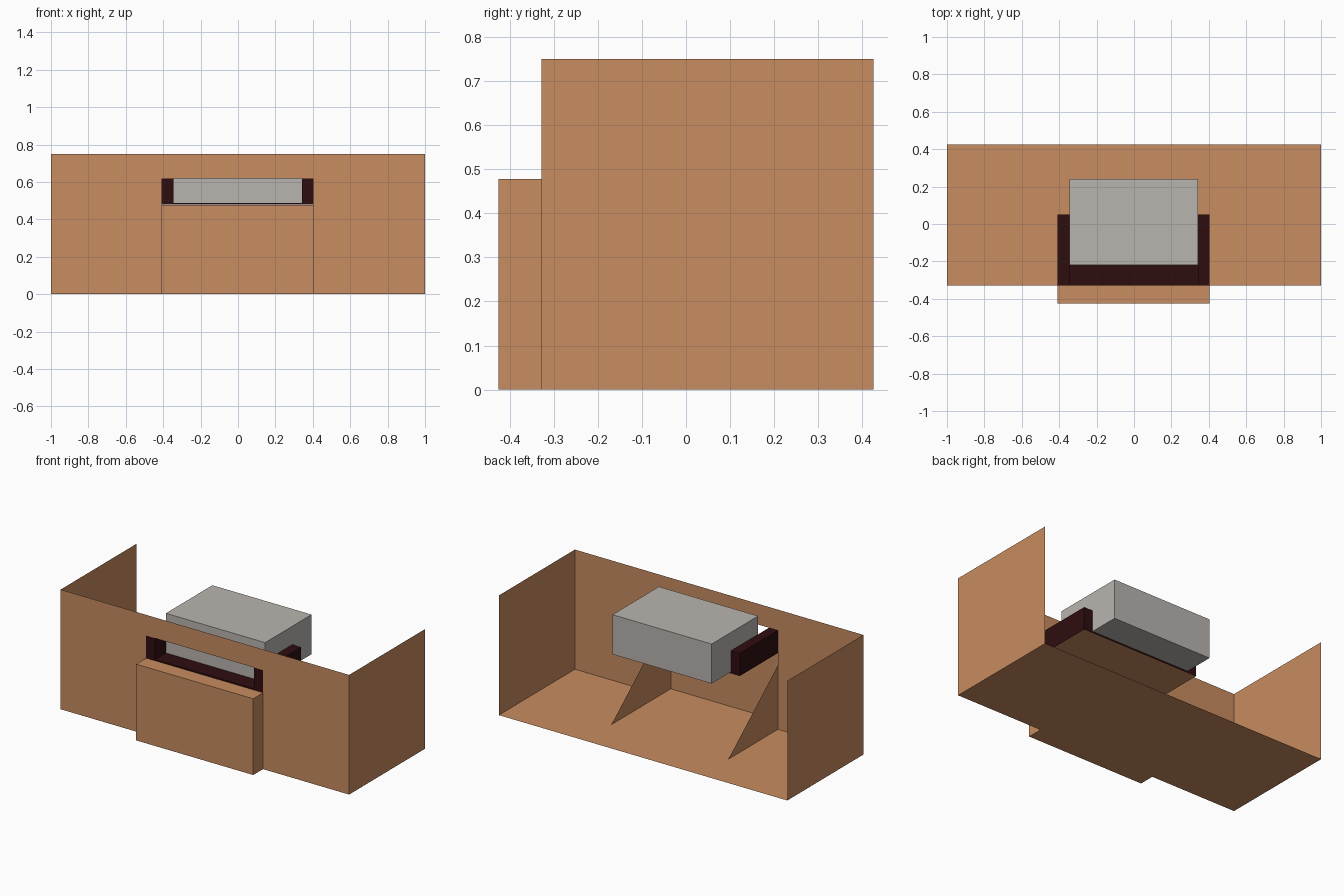
import bpy, bmesh

if "Cube" in bpy.data.objects:
    bpy.data.objects.remove(bpy.data.objects["Cube"])

def material(name, rgb):
    m = bpy.data.materials.new(name)
    m.diffuse_color = (*rgb, 1)
    m.use_nodes = True
    m.node_tree.nodes["Principled BSDF"].inputs["Base Color"].default_value = m.diffuse_color
    return m

WOOD = material("warm wood", (0.578, 0.262, 0.115))
DARK = material("dark maroon", (0.028, 0.004, 0.005))
GREY = material("light grey", (0.485, 0.456, 0.43))

def finish(name, bm, mat):
    me = bpy.data.meshes.new(name)
    bm.to_mesh(me)
    bm.free()
    me.materials.append(mat)
    bpy.context.collection.objects.link(bpy.data.objects.new(name, me))

def sheet(name, axis, at, outline, mat=WOOD, flip=False):
    """Flat panel: outline lies in the plane where the given axis equals 'at'."""
    bm = bmesh.new()
    pts = []
    for a, b in outline:
        p = [a, b]
        p.insert(axis, at)
        pts.append(bm.verts.new(p))
    face = bm.faces.new(pts)
    if flip:
        face.normal_flip()
    finish(name, bm, mat)

def rect(a0, a1, b0, b1):
    return [(a0, b0), (a1, b0), (a1, b1), (a0, b1)]

def box(name, x, y, z, mat):
    bm = bmesh.new()
    bmesh.ops.create_cube(bm, size=1)
    for v in bm.verts:
        v.co = [r[0] if c < 0 else r[1] for c, r in zip(v.co, (x, y, z))]
    finish(name, bm, mat)

# Main extents
F, B, H = -0.328, 0.425, 0.75       # front panel, back edge, height
NOSE, SHELF = -0.425, 0.478         # protruding front, shelf height
L, R = -0.408, 0.403                # alcove sides
SLOT = 0.62                         # top of the front opening

# Counter shell: floor with nose, front panel with opening, side panels
sheet("floor", 2, 0, [(-1, F), (L, F), (L, NOSE), (R, NOSE), (R, F),
                      (1, F), (1, B), (-1, B)], flip=True)
sheet("front_panel", 1, F, [(-1, 0), (L, 0), (L, SLOT), (R, SLOT), (R, 0),
                            (1, 0), (1, H), (-1, H)])
for side, x in (("left", -1), ("right", 1)):
    sheet(side + "_side_panel", 0, x, rect(F, B, 0, H), flip=x < 0)

# Protruding nose with sloped supports behind it
sheet("nose_front", 1, NOSE, rect(L, R, 0, SHELF))
sheet("shelf", 2, SHELF, rect(L, R, NOSE, 0.05))
for side, x in (("left", L), ("right", R)):
    sheet(side + "_support", 0, x, [(NOSE, 0), (0.162, 0), (F, 0.402),
                                    (F, SHELF), (NOSE, SHELF)], flip=x < 0)

# Dark cradle: base plate and two arms
box("cradle_base", (L, R), (F, 0.05), (0.479, 0.487), DARK)
box("left_cradle_arm", (L, -0.346), (F, 0.05), (0.479, SLOT), DARK)
box("right_cradle_arm", (0.342, R), (F, 0.05), (0.479, SLOT), DARK)

# Grey machine body
box("machine_body", (-0.346, 0.342), (-0.22, 0.24), (0.487, 0.735), GREY)
